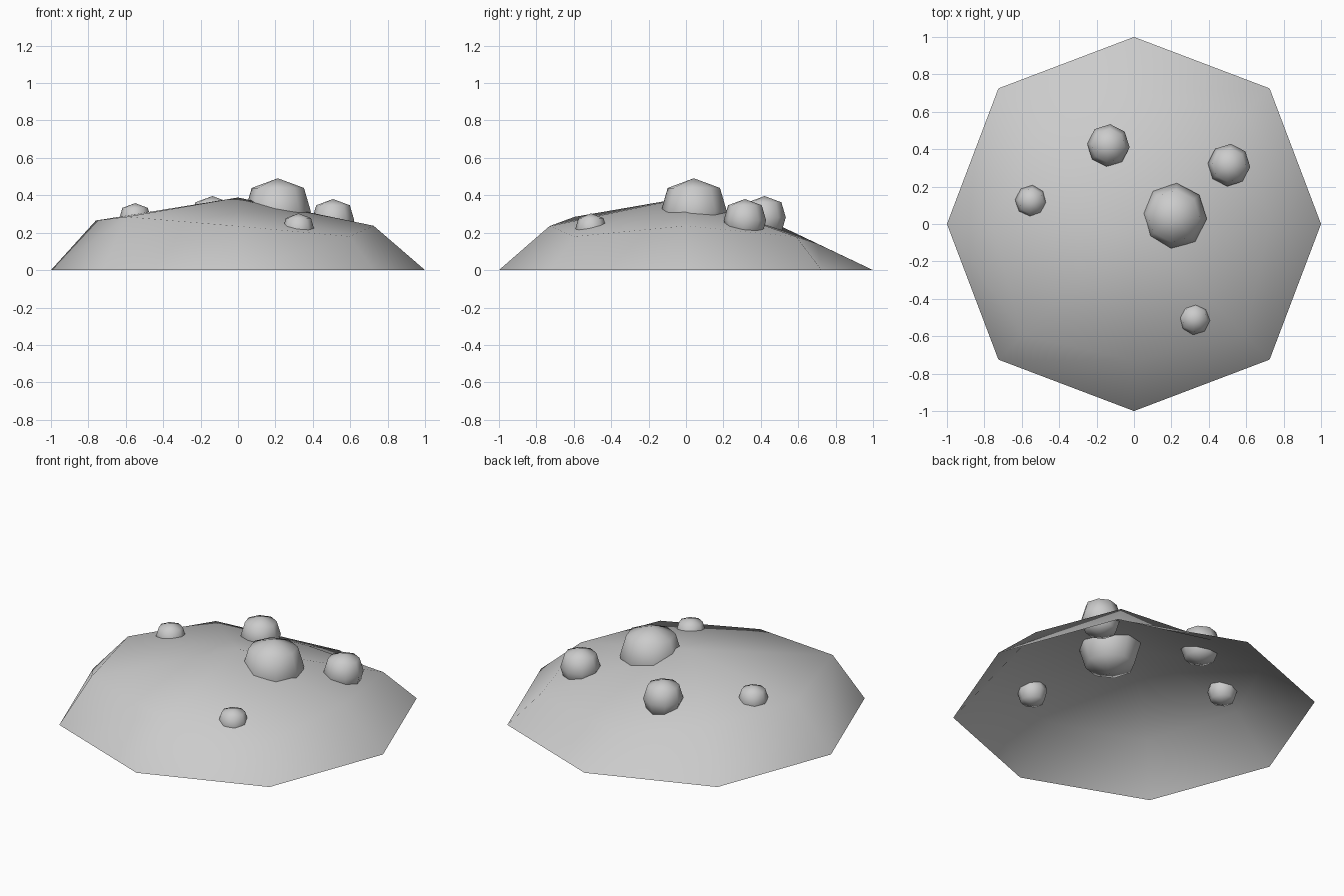
import bpy, bmesh
from math import radians

if "Cube" in bpy.data.objects:
    bpy.data.objects.remove(bpy.data.objects["Cube"])


def smooth(obj):
    bpy.ops.object.select_all(action='DESELECT')
    obj.select_set(True)
    bpy.context.view_layer.objects.active = obj
    bpy.ops.object.shade_smooth_by_angle(angle=radians(60))


def new_object(name, bm):
    mesh = bpy.data.meshes.new(name)
    bm.to_mesh(mesh)
    bm.free()
    obj = bpy.data.objects.new(name, mesh)
    bpy.context.collection.objects.link(obj)
    smooth(obj)
    return obj


# Mound: open octagonal shell with an uneven shoulder ring and a single peak
D = 0.725
base = [(1, 0, 0), (D, D, 0), (0, 1, 0), (-D, D, 0),
        (-1, 0, 0), (-D, -D, 0), (0, -1, 0), (D, -D, 0)]
shoulder = [(0.725, 0, 0.237), (0.59, 0.59, 0.178), (0, 0.70, 0.142),
            (-0.51, 0.51, 0.233), (-0.76, 0, 0.265), (-0.595, -0.595, 0.285),
            (0, -0.73, 0.235), (0.595, -0.595, 0.18)]
bm = bmesh.new()
low = [bm.verts.new(p) for p in base]
mid = [bm.verts.new(p) for p in shoulder]
peak = bm.verts.new((0, 0, 0.388))
for i in range(8):
    j = (i + 1) % 8
    bm.faces.new((low[i], low[j], mid[j], mid[i]))
    bm.faces.new((mid[i], mid[j], peak))
new_object("mound", bm)

# Rocks: low-poly balls half sunk into the mound (x, y, z, radius)
rocks = {
    "rock_large": (0.213, 0.042, 0.314, 0.177),
    "rock_right": (0.508, 0.315, 0.266, 0.114),
    "rock_back": (-0.137, 0.42, 0.282, 0.114),
    "rock_left": (-0.55, 0.122, 0.272, 0.086),
    "rock_front": (0.323, -0.508, 0.218, 0.085),
}
for name, (x, y, z, r) in rocks.items():
    bm = bmesh.new()
    bmesh.ops.create_uvsphere(bm, u_segments=8, v_segments=4, radius=r)
    # slightly swollen shoulders give the rocks a chunky outline
    for v in bm.verts:
        if 0.1 * r < abs(v.co.z) < 0.9 * r:
            v.co.x *= 1.12
            v.co.y *= 1.12
    obj = new_object(name, bm)
    obj.location = (x, y, z)
    obj.rotation_euler = (0, 0, radians(-5))
